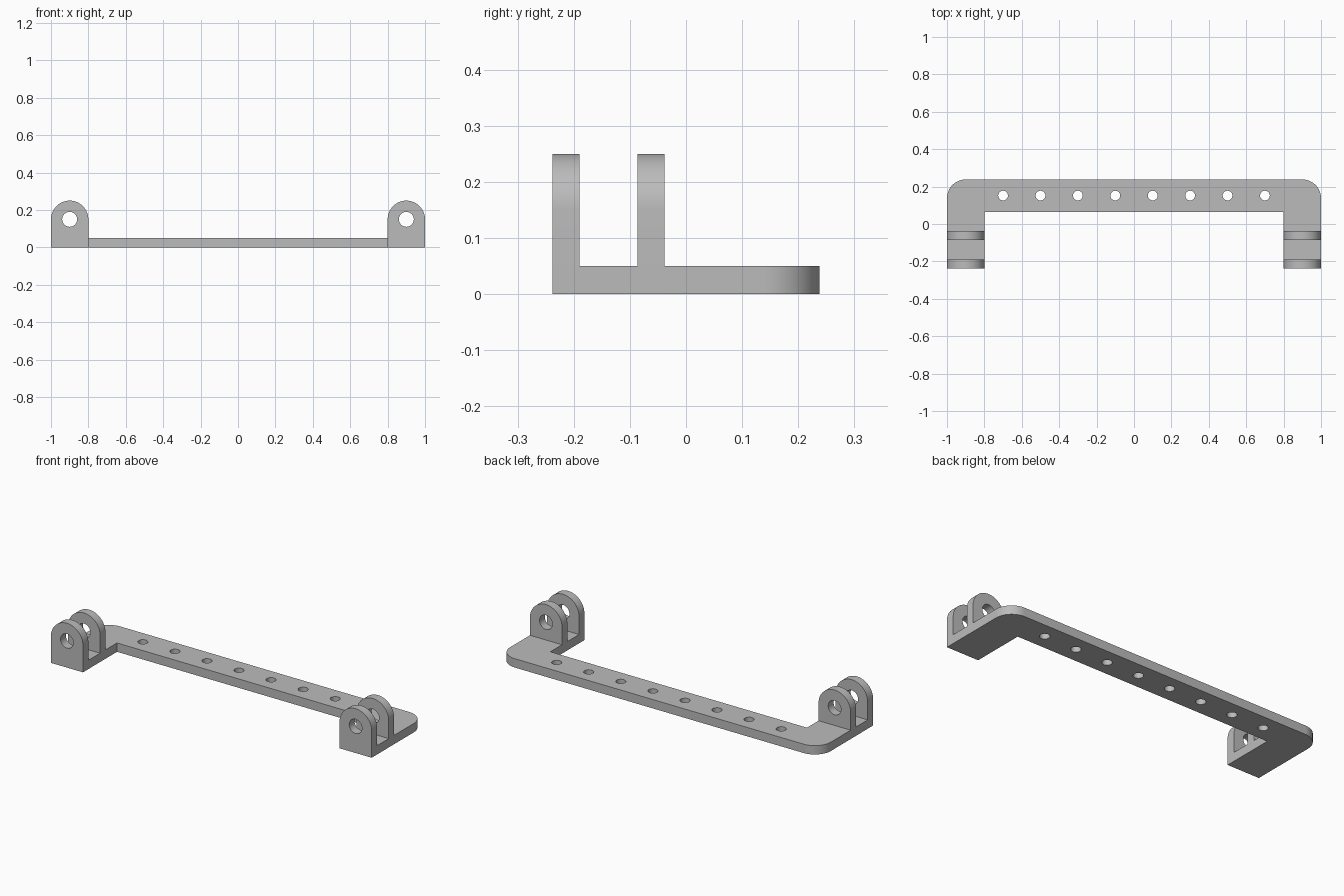
import bpy, bmesh
from math import pi, cos, sin, radians
from mathutils import Matrix

cube = bpy.data.objects.get("Cube")
if cube:
    bpy.data.objects.remove(cube, do_unlink=True)

grey = bpy.data.materials.new("plain grey")
grey.use_nodes = True
colour = (0.5, 0.5, 0.5, 1)
grey.diffuse_color = colour
grey.node_tree.nodes["Principled BSDF"].inputs["Base Color"].default_value = colour


def arc(cx, cy, r, start, end, n):
    """Points on an arc, angles in degrees."""
    angles = [radians(start + (end - start) * i / n) for i in range(n + 1)]
    return [(cx + r * cos(a), cy + r * sin(a)) for a in angles]


def circle(cx, cy, r, n=32):
    return arc(cx, cy, r, 0, 360, n)[:-1]


def extruded(name, loops, thickness, matrix):
    """Solid from an outline followed by its holes, extruded about its mid plane."""
    curve = bpy.data.curves.new(name + "_profile", 'CURVE')
    curve.dimensions = '2D'
    curve.fill_mode = 'BOTH'
    curve.extrude = thickness / 2
    for loop in loops:
        spline = curve.splines.new('POLY')
        spline.points.add(len(loop) - 1)
        for point, (x, y) in zip(spline.points, loop):
            point.co = (x, y, 0, 1)
        spline.use_cyclic_u = True
    helper = bpy.data.objects.new(name + "_profile", curve)
    bpy.context.collection.objects.link(helper)
    graph = bpy.context.evaluated_depsgraph_get()
    mesh = bpy.data.meshes.new_from_object(helper.evaluated_get(graph))
    bpy.data.objects.remove(helper, do_unlink=True)
    bpy.data.curves.remove(curve)

    # Weld the caps to the walls
    bm = bmesh.new()
    bm.from_mesh(mesh)
    bmesh.ops.remove_doubles(bm, verts=bm.verts, dist=0.0001)
    bmesh.ops.transform(bm, matrix=matrix, verts=bm.verts)
    bmesh.ops.recalc_face_normals(bm, faces=bm.faces)
    bm.to_mesh(mesh)
    bm.free()
    mesh.name = name
    mesh.materials.clear()
    mesh.materials.append(grey)
    obj = bpy.data.objects.new(name, mesh)
    bpy.context.collection.objects.link(obj)
    bpy.ops.object.select_all(action='DESELECT')
    obj.select_set(True)
    bpy.context.view_layer.objects.active = obj
    bpy.ops.object.shade_smooth_by_angle(angle=radians(30))


HALF_DEPTH, THICK, CORNER = 0.238, 0.05, 0.1
ARM_INNER, BAR_FRONT = 0.8, 0.065

# U-shaped base plate with rounded back corners and a row of holes
outline = [(-1, -HALF_DEPTH), (-ARM_INNER, -HALF_DEPTH), (-ARM_INNER, BAR_FRONT),
           (ARM_INNER, BAR_FRONT), (ARM_INNER, -HALF_DEPTH), (1, -HALF_DEPTH)]
outline += arc(1 - CORNER, HALF_DEPTH - CORNER, CORNER, 0, 90, 16)
outline += arc(CORNER - 1, HALF_DEPTH - CORNER, CORNER, 90, 180, 16)
holes = [circle(-0.7 + 0.2 * i, 0.152, 0.026) for i in range(8)]
extruded("base_plate", [outline] + holes, THICK, Matrix.Translation((0, 0, THICK / 2)))

# Paired round-topped lugs on each arm
LUG = 0.048
upright = Matrix.Rotation(pi / 2, 4, 'X')
lug = [(-0.1, THICK), (0.1, THICK)] + arc(0, 0.15, 0.1, 0, 180, 32)
for side, x in (("right", -0.9), ("left", 0.9)):
    for place, y in (("front", -HALF_DEPTH + LUG / 2), ("back", -0.062)):
        extruded(f"{side}_{place}_lug", [lug, circle(0, 0.15, 0.04)], LUG,
                 Matrix.Translation((x, y, 0)) @ upright)
